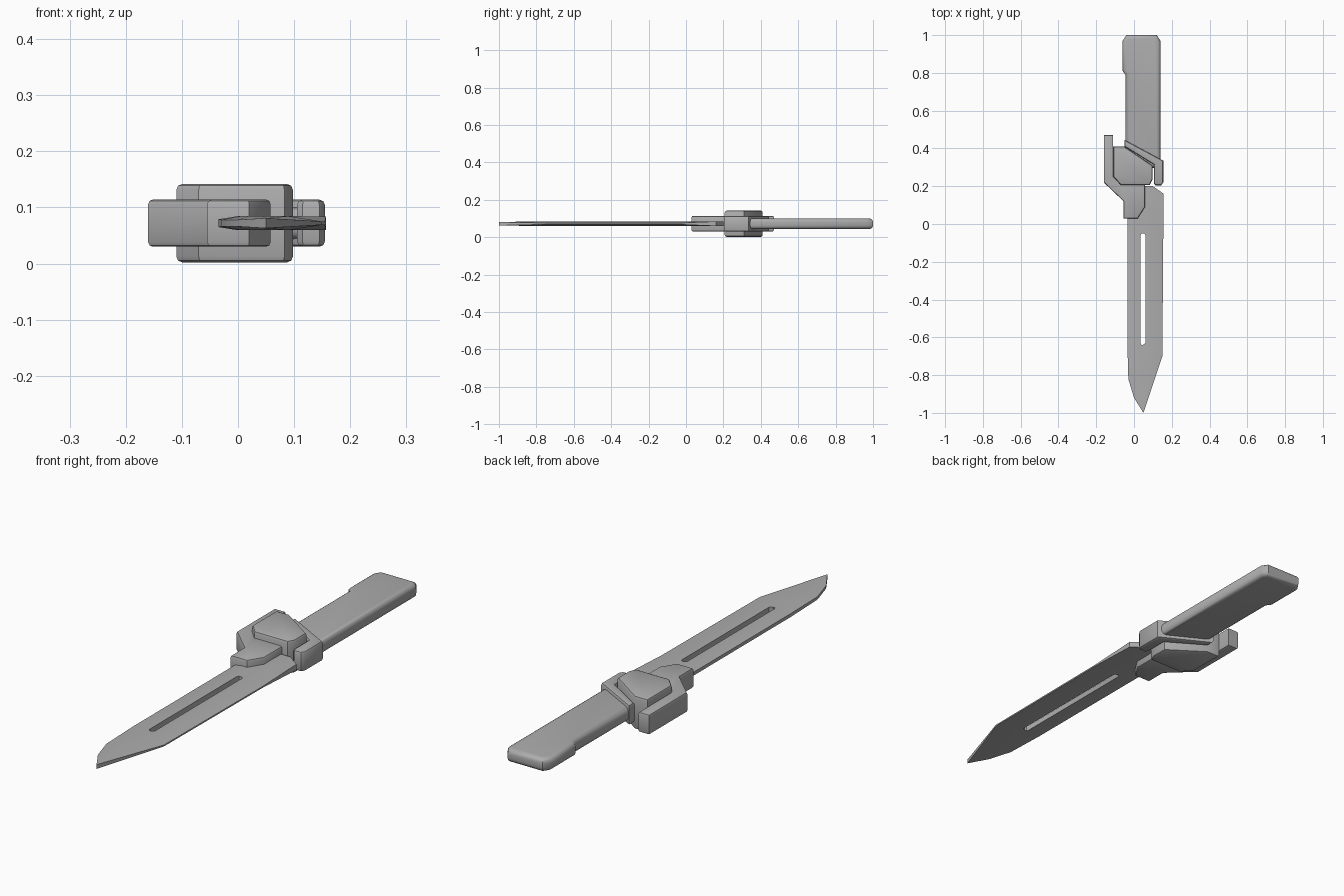
import bpy
import bmesh
import math
from mathutils import Vector

if "Cube" in bpy.data.objects:
    bpy.data.objects.remove(bpy.data.objects["Cube"], do_unlink=True)

MID = 0.072  # height of the middle plane

grey = bpy.data.materials.new("plain grey")
grey.use_nodes = True
colour = (0.42, 0.42, 0.42, 1)
grey.diffuse_color = colour
grey.node_tree.nodes["Principled BSDF"].inputs["Base Color"].default_value = colour


def finish(name, bm, angle=35):
    bmesh.ops.recalc_face_normals(bm, faces=bm.faces)
    mesh = bpy.data.meshes.new(name)
    bm.to_mesh(mesh)
    bm.free()
    mesh.materials.append(grey)
    obj = bpy.data.objects.new(name, mesh)
    bpy.context.collection.objects.link(obj)
    bpy.ops.object.select_all(action="DESELECT")
    obj.select_set(True)
    bpy.context.view_layer.objects.active = obj
    bpy.ops.object.shade_smooth_by_angle(angle=math.radians(angle))
    return obj


def inset(points, d):
    """Move a counter-clockwise outline inwards by d with mitred corners."""
    out = []
    for i, p in enumerate(points):
        a = (p - points[i - 1]).normalized()
        b = (points[(i + 1) % len(points)] - p).normalized()
        na, nb = Vector((-a.y, a.x)), Vector((-b.y, b.x))
        out.append(p + (na + nb) * d / (1 + na.dot(nb)))
    return out


def bridge(bm, lower, upper):
    n = len(lower)
    for i in range(n):
        j = (i + 1) % n
        bm.faces.new((lower[i], lower[j], upper[j], upper[i]))


def slab(name, outline, half, rim, steps):
    """Extruded outline whose top and bottom rims are rounded."""
    pts = [Vector(p) for p in outline]
    curve = [math.pi / 2 * i / steps for i in range(steps + 1)]
    profile = [(rim * (1 - math.cos(a)), half - rim * (1 - math.sin(a))) for a in curve]
    layers = [(d, -h) for d, h in reversed(profile)] + profile
    bm = bmesh.new()
    rings = [[bm.verts.new((p.x, p.y, MID + h)) for p in inset(pts, d)] for d, h in layers]
    for lower, upper in zip(rings, rings[1:]):
        bridge(bm, lower, upper)
    bm.faces.new(rings[0])
    bm.faces.new(rings[-1])
    return finish(name, bm)


# Handle with a stepped pommel
slab("handle", [(-0.045, 0.36), (0.14, 0.28), (0.14, 0.97), (0.12, 1.0), (-0.04, 1.0),
                (-0.06, 0.97), (-0.06, 0.81), (-0.045, 0.79)], 0.028, 0.02, 4)

# Guard: hooked frame, side clasp and raised centre block
slab("guard_frame", [(-0.16, 0.22), (-0.055, 0.12), (-0.055, 0.03), (0.02, 0.03),
                     (0.058, 0.09), (0.058, 0.22), (-0.07, 0.22), (-0.11, 0.26),
                     (-0.11, 0.47), (-0.16, 0.47)], 0.042, 0.008, 2)
slab("guard_clasp", [(0.105, 0.215), (0.115, 0.205), (0.145, 0.205), (0.155, 0.22),
                     (0.155, 0.335), (-0.05, 0.445), (-0.05, 0.41), (0.105, 0.315)],
     0.042, 0.01, 2)
slab("guard_centre", [(-0.07, 0.207), (0.083, 0.207), (0.098, 0.235), (0.098, 0.31),
                      (-0.05, 0.41), (-0.11, 0.41), (-0.11, 0.25)], 0.07, 0.011, 2)

# Blade: each station holds a rim point, a ridge point and a slot point,
# followed by the half thickness of the rim
stations = [
    ((-0.035, 0.12), (0.0, 0.10), (0.04, -0.05), 0.007),
    ((-0.035, -0.06), (0.0, -0.06), (0.035, -0.06), 0.007),
    ((-0.035, -0.64), (0.0, -0.66), (0.035, -0.63), 0.007),
    ((-0.03, -0.82), (0.005, -0.72), (0.038, -0.638), 0.006),
    ((0.0, -0.92), (0.02, -0.77), (0.042, -0.64), 0.006),
    ((0.05, -1.0), (0.045, -0.80), (0.048, -0.64), 0.009),
    ((0.15, -0.70), (0.09, -0.65), (0.06, -0.63), 0.003),
    ((0.155, -0.06), (0.075, -0.05), (0.06, -0.06), 0.003),
    ((0.157, 0.16), (0.09, 0.08), (0.058, -0.052), 0.012),
    ((0.10, 0.20), (0.08, 0.12), (0.052, -0.05), 0.012),
    ((0.055, 0.20), (0.05, 0.12), (0.046, -0.05), 0.012),
]
bm = bmesh.new()
sides = []
for sign in (1, -1):
    rings = [[bm.verts.new((*s[k], MID + sign * (s[3], 0.0125, 0.011)[k])) for s in stations]
             for k in range(3)]
    bridge(bm, rings[0], rings[1])
    bridge(bm, rings[1], rings[2])
    sides.append(rings)
for k in (0, 2):  # rim wall and slot wall
    bridge(bm, sides[0][k], sides[1][k])
finish("blade", bm)
